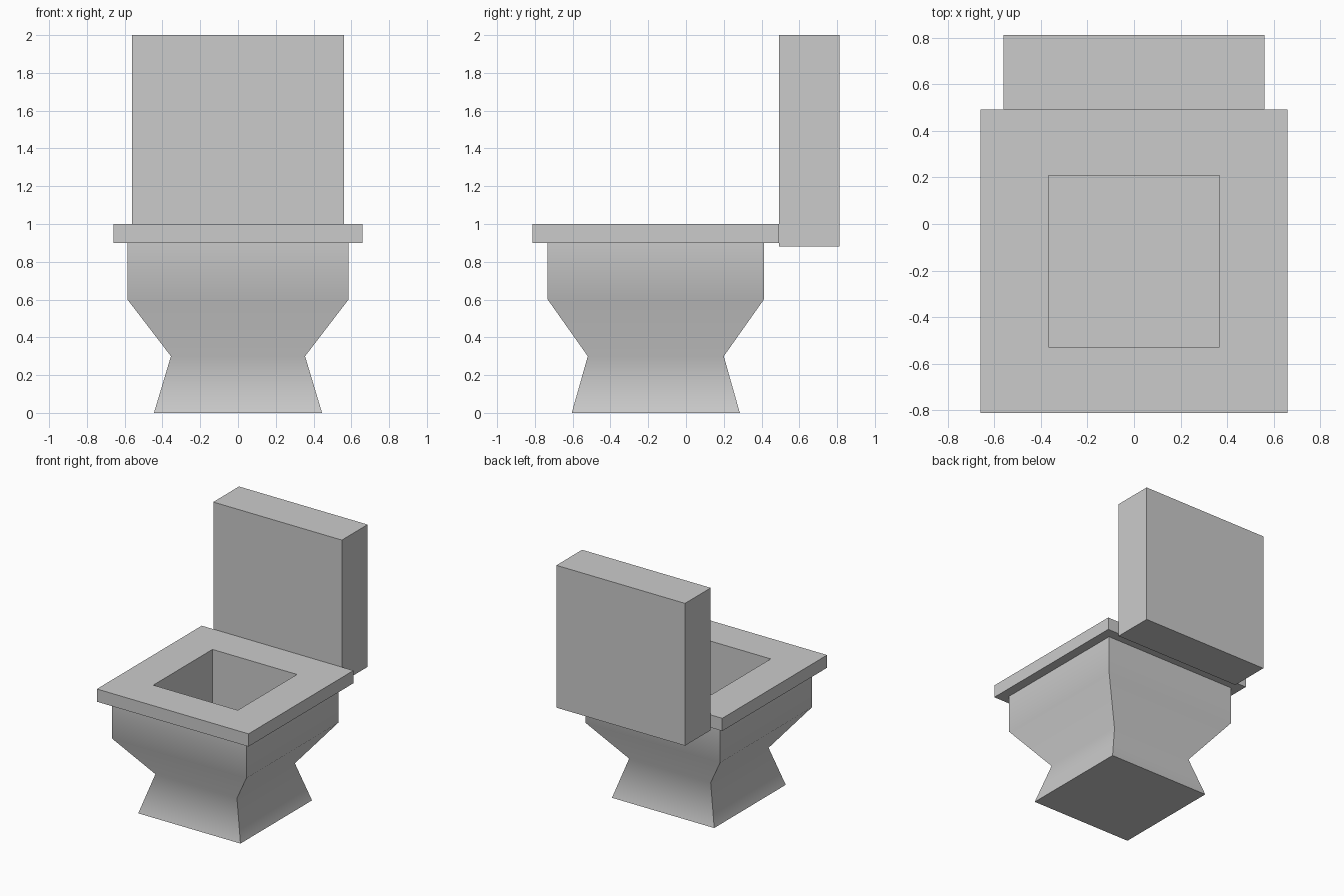
import bpy, bmesh, math

if "Cube" in bpy.data.objects:
    bpy.data.objects.remove(bpy.data.objects["Cube"])

CY = -0.16  # centre of bowl and seat along y


def loft(name, rings, cap_start=False, cap_end=False, smooth_angle=None):
    """Skin rectangular rings given as (half_x, half_y, z, centre_y)."""
    bm = bmesh.new()
    loops = []
    for hx, hy, z, cy in rings:
        loops.append([bm.verts.new((sx * hx, cy + sy * hy, z))
                      for sx, sy in ((-1, -1), (1, -1), (1, 1), (-1, 1))])
    for a, b in zip(loops, loops[1:]):
        for i in range(4):
            j = (i + 1) % 4
            bm.faces.new((a[i], a[j], b[j], b[i]))
    if cap_start:
        bm.faces.new(loops[0][::-1])
    if cap_end:
        bm.faces.new(loops[-1])
    mesh = bpy.data.meshes.new(name)
    bm.to_mesh(mesh)
    bm.free()
    obj = bpy.data.objects.new(name, mesh)
    bpy.context.collection.objects.link(obj)
    if smooth_angle:
        bpy.ops.object.select_all(action='DESELECT')
        obj.select_set(True)
        bpy.context.view_layer.objects.active = obj
        bpy.ops.object.shade_smooth_by_angle(angle=math.radians(smooth_angle))
    return obj


# Pedestal bowl: foot, waist, shoulder, rim (its open top is closed by the seat)
loft("bowl", [
    (0.445, 0.445, 0.0, CY),
    (0.355, 0.36, 0.3, CY),
    (0.585, 0.572, 0.6, CY),
    (0.585, 0.572, 0.9, CY),
], cap_start=True, smooth_angle=60)

# Seat slab: underside, outer edge, top, then the square well down to its floor
loft("seat_and_well", [
    (0.585, 0.572, 0.9, CY),
    (0.66, 0.652, 0.9, CY),
    (0.66, 0.652, 1.0, CY),
    (0.368, 0.368, 1.0, CY),
    (0.368, 0.368, 0.45, CY),
], cap_end=True)

# Upright tank behind the seat
loft("tank", [
    (0.56, 0.16, 0.88, 0.652),
    (0.56, 0.16, 2.0, 0.652),
], cap_start=True, cap_end=True)
